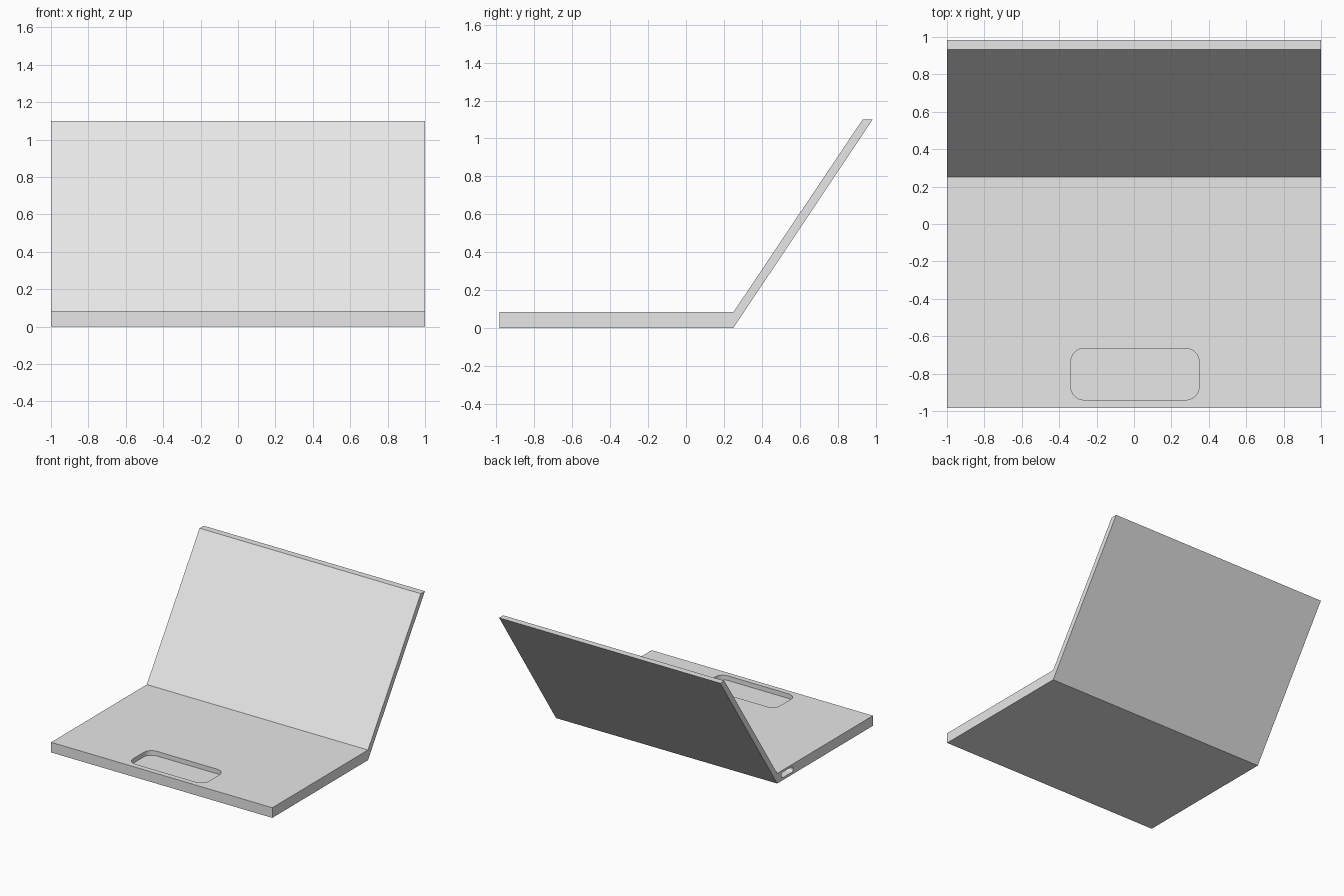
import bpy, bmesh, math
from mathutils import Vector

if "Cube" in bpy.data.objects:
    bpy.data.objects.remove(bpy.data.objects["Cube"])

HALF_W = 1.0      # half width of the body
BASE_H = 0.083    # thickness of the base

grey = bpy.data.materials.new("light grey")
grey.diffuse_color = (0.8, 0.8, 0.8, 1)
grey.use_nodes = True
grey.node_tree.nodes["Principled BSDF"].inputs["Base Color"].default_value = grey.diffuse_color


def prism(name, points, offset):
    """Extrude a closed outline of 3D points along an offset."""
    bm = bmesh.new()
    face = bm.faces.new([bm.verts.new(p) for p in points])
    ext = bmesh.ops.extrude_face_region(bm, geom=[face])
    verts = [g for g in ext["geom"] if isinstance(g, bmesh.types.BMVert)]
    bmesh.ops.translate(bm, verts=verts, vec=Vector(offset))
    bmesh.ops.recalc_face_normals(bm, faces=bm.faces)
    mesh = bpy.data.meshes.new(name)
    bm.to_mesh(mesh)
    bm.free()
    mesh.materials.append(grey)
    obj = bpy.data.objects.new(name, mesh)
    bpy.context.collection.objects.link(obj)
    return obj


def rounded_rect(cu, cv, w, h, r, steps=8):
    """Outline of a rectangle with rounded corners."""
    pts = []
    for i, (su, sv) in enumerate([(1, 1), (-1, 1), (-1, -1), (1, -1)]):
        for k in range(steps + 1):
            a = math.radians(90 * (i + k / steps))
            pts.append((cu + su * (w / 2 - r) + r * math.cos(a),
                        cv + sv * (h / 2 - r) + r * math.sin(a)))
    return pts


# Body: flat base and leaning screen as one side profile
profile = [(-0.985, 0), (0.25, 0), (0.985, 1.1), (0.932, 1.1),
           (0.25, BASE_H), (-0.985, BASE_H)]
body = prism("laptop_body", [(-HALF_W, y, z) for y, z in profile],
             (2 * HALF_W, 0, 0))

# Touchpad recess in the top of the base
pad = prism("touchpad_cutter",
            [(x, y, BASE_H - 0.038) for x, y in
             rounded_rect(0.005, -0.803, 0.685, 0.275, 0.07)],
            (0, 0, 0.2))

# Charging port in the left side near the hinge
port = prism("port_cutter",
             [(-HALF_W - 0.1, y, z) for y, z in
              rounded_rect(0.12, 0.043, 0.15, 0.045, 0.018)],
             (0.2, 0, 0))

bpy.context.view_layer.objects.active = body
body.select_set(True)
for cutter in (pad, port):
    cutter.hide_render = True
    mod = body.modifiers.new(cutter.name, 'BOOLEAN')
    mod.operation = 'DIFFERENCE'
    mod.solver = 'EXACT'
    mod.object = cutter
    bpy.ops.object.modifier_apply(modifier=mod.name)
for cutter in (pad, port):
    bpy.data.objects.remove(cutter)

bpy.ops.object.shade_smooth_by_angle(angle=math.radians(30))
